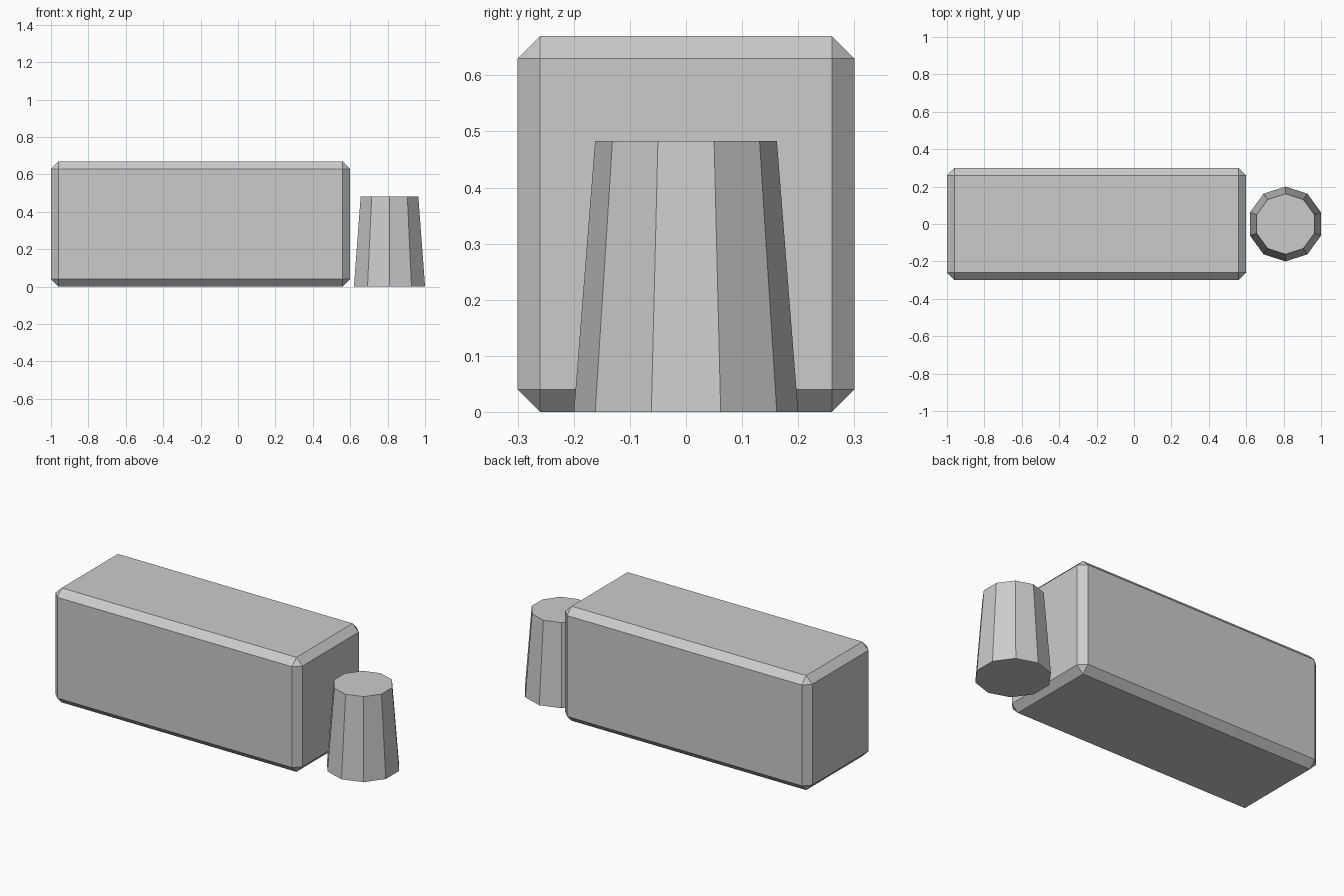
import bpy
import math

default = bpy.data.objects.get("Cube")
if default:
    bpy.data.objects.remove(default, do_unlink=True)

# Plain grey material shared by both parts
GREY = (0.6, 0.6, 0.6, 1.0)
grey = bpy.data.materials.new("plain_grey")
grey.use_nodes = True
grey.diffuse_color = GREY
bsdf = next(n for n in grey.node_tree.nodes if n.type == 'BSDF_PRINCIPLED')
bsdf.inputs["Base Color"].default_value = GREY


def finish(name):
    """Name the new part, apply its scale and give it the material."""
    part = bpy.context.object
    part.name = name
    bpy.ops.object.transform_apply(location=False, rotation=True, scale=True)
    part.data.materials.append(grey)
    return part


# Long block with chamfered edges
bpy.ops.mesh.primitive_cube_add(size=1, location=(-0.2, 0, 0.335))
bpy.context.object.scale = (1.6, 0.6, 0.67)
block = finish("chamfered_block")
chamfer = block.modifiers.new("chamfer", 'BEVEL')
chamfer.width = 0.04
chamfer.segments = 1
chamfer.limit_method = 'ANGLE'

# Ten-sided tapered post beside the block, corners pointing front and back
HEIGHT = 0.483
bpy.ops.mesh.primitive_cone_add(
    vertices=10, radius1=0.2, radius2=0.162, depth=HEIGHT,
    location=(0.81, 0, HEIGHT / 2))
post = finish("tapered_post")
